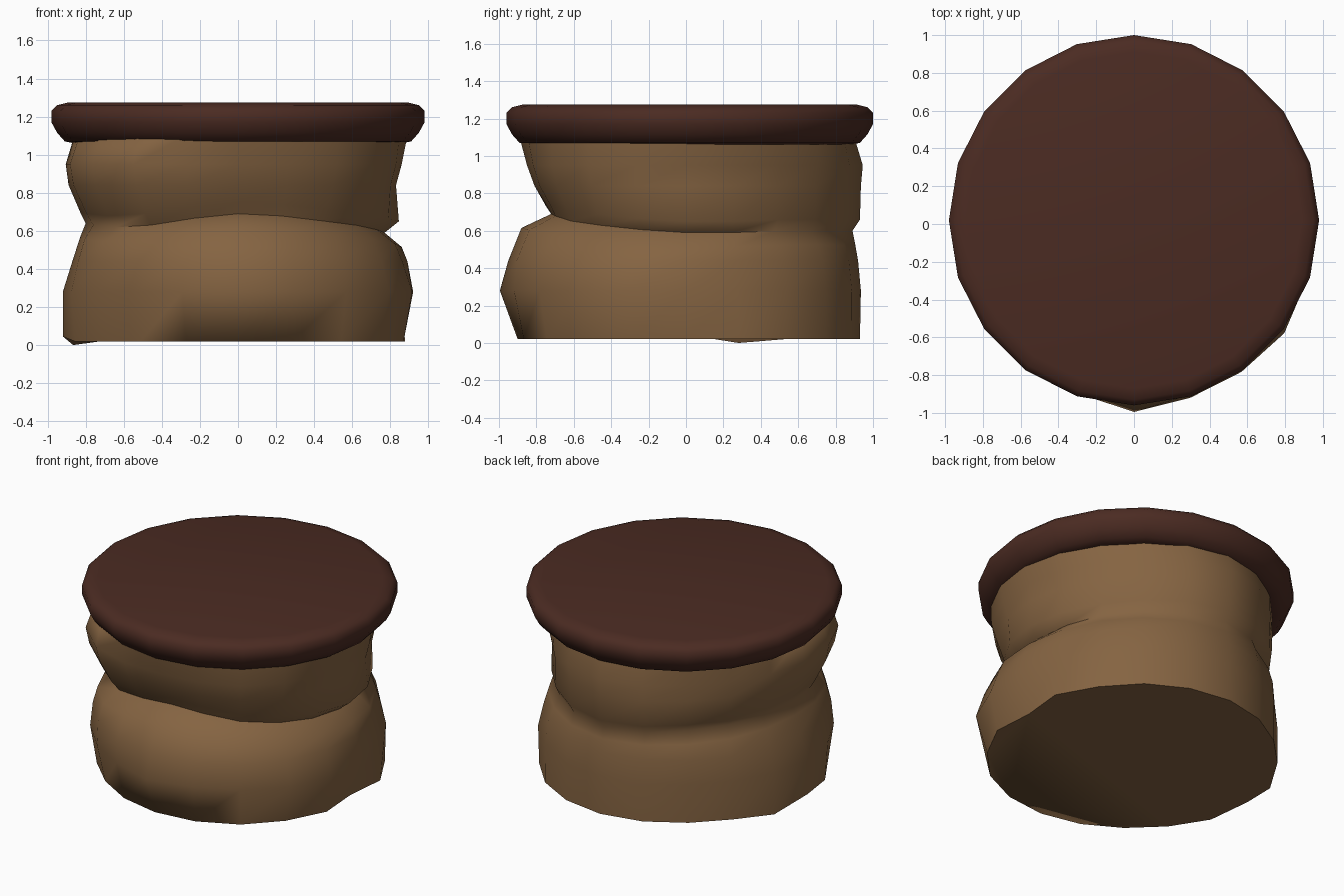
import bpy, bmesh, math

if "Cube" in bpy.data.objects:
    bpy.data.objects.remove(bpy.data.objects["Cube"])

N = 20


def material(name, rgb):
    m = bpy.data.materials.new(name)
    m.diffuse_color = (*rgb, 1)
    m.use_nodes = True
    m.node_tree.nodes["Principled BSDF"].inputs["Base Color"].default_value = m.diffuse_color
    return m


def loft(name, rings, mat, angle):
    """Closed skin through rings of N points each, bottom to top."""
    bm = bmesh.new()
    loops = [[bm.verts.new(p) for p in ring] for ring in rings]
    for a, b in zip(loops, loops[1:]):
        for i in range(N):
            j = (i + 1) % N
            bm.faces.new((a[i], a[j], b[j], b[i]))
    bm.faces.new(loops[0][::-1])
    bm.faces.new(loops[-1])
    me = bpy.data.meshes.new(name)
    bm.to_mesh(me)
    bm.free()
    ob = bpy.data.objects.new(name, me)
    bpy.context.collection.objects.link(ob)
    me.materials.append(mat)
    bpy.ops.object.select_all(action='DESELECT')
    ob.select_set(True)
    bpy.context.view_layer.objects.active = ob
    bpy.ops.object.shade_smooth_by_angle(angle=math.radians(angle))
    return ob


# Slumped body: every 45 degrees from +x, fold height then radii bottom to top
BODY = [
    (.59, .875, .92, .89, .86, .77, .845, .83, .86, .89),
    (.60, .92, .92, .90, .86, .81, .84, .84, .86, .86),
    (.60, .93, .935, .92, .905, .89, .93, .935, .945, .90),
    (.62, .89, .89, .88, .85, .80, .85, .86, .86, .86),
    (.64, .92, .92, .87, .83, .80, .83, .89, .905, .86),
    (.62, .87, .92, .91, .88, .79, .84, .92, .945, .90),
    (.69, .90, .96, .95, .88, .72, .755, .81, .85, .89),
    (.64, .92, .965, .94, .88, .77, .80, .86, .89, .89),
]
# Local pinches and bulges: (ring, point) -> radius change
DENTS = {(1, 0): -.025, (1, 1): .035, (1, 19): .025, (2, 15): .035, (2, 18): .025,
         (2, 19): .025, (2, 1): -.02, (3, 1): -.02, (3, 2): -.015}


def around(k, a):
    """Smoothly interpolate column k of BODY around the circle."""
    t = (a / (math.pi / 4)) % 8
    i = int(t)
    f = t - i
    p = [BODY[(i + d) % 8][k] for d in (-1, 0, 1, 2)]
    return p[1] + .5 * f * (p[2] - p[0] + f * (2 * p[0] - 5 * p[1] + 4 * p[2] - p[3]
                            + f * (3 * (p[1] - p[2]) + p[3] - p[0])))


rings = []
for k in range(1, 10):
    ring = []
    for i in range(N):
        a = math.tau * i / N
        c = around(0, a)
        z = (.02, .28, .44, c - .075, c, c + .06, .84, .95, 1.1)[k - 1]
        r = around(k, a) + DENTS.get((k, i), 0)
        if k == 1:  # uneven hem on the left side
            z = {9: 0.0, 10: .045}.get(i, z)
        ring.append((r * math.cos(a), r * math.sin(a), z))
    rings.append(ring)
loft("slumped_body", rings, material("tan leather", (.235, .127, .054)), 75)

# Rounded lid
LID = [(.86, 1.06), (.91, 1.07), (.95, 1.115), (.98, 1.17),
       (.98, 1.23), (.95, 1.26), (.89, 1.275)]
loft("rounded_lid", [[(r * math.cos(math.tau * i / N), .02 + r * math.sin(math.tau * i / N), z)
                      for i in range(N)] for r, z in LID],
     material("dark brown", (.070, .024, .016)), 60)
